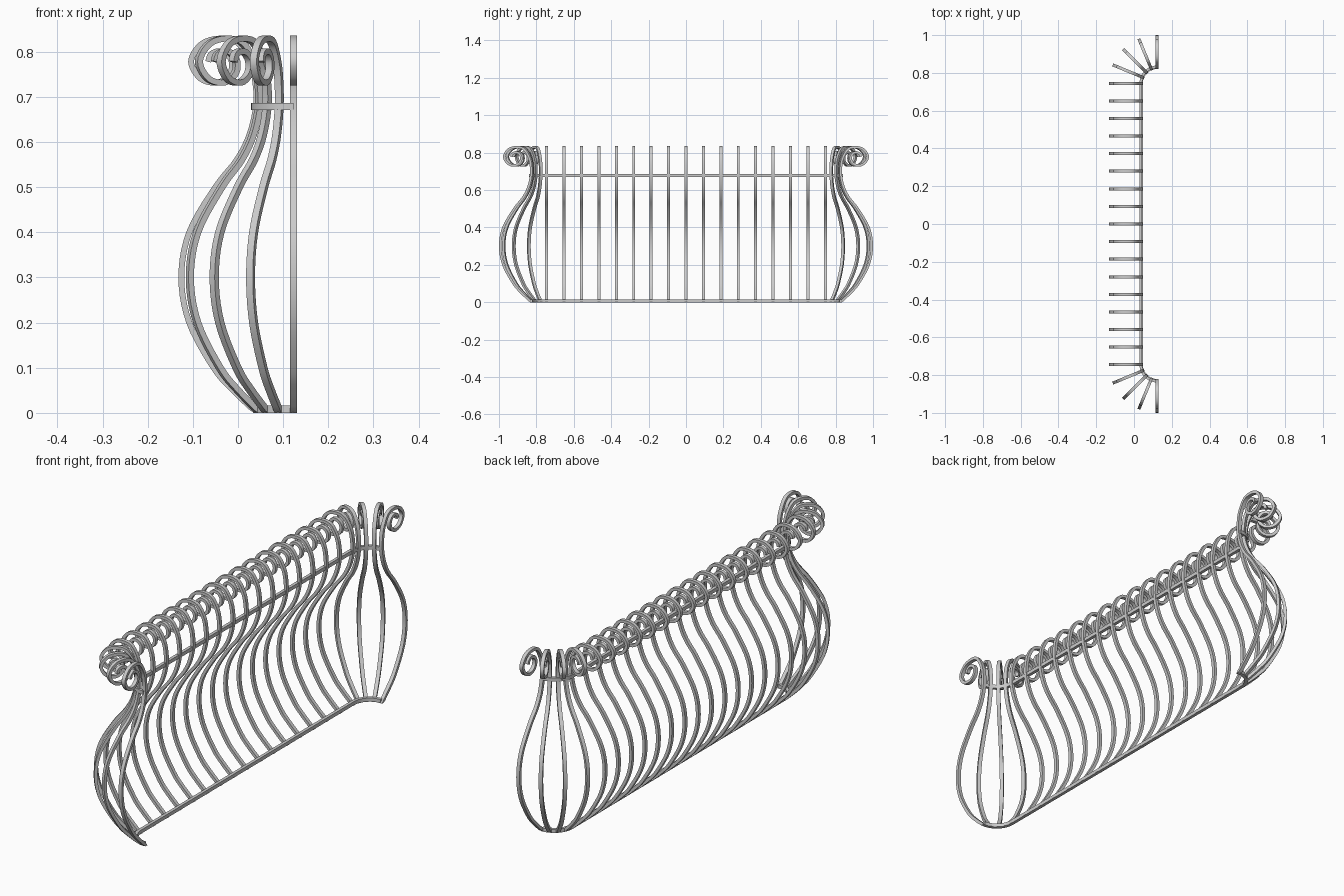
import bpy, bmesh
from math import cos, sin, radians, pi
from mathutils import Vector

if "Cube" in bpy.data.objects:
    bpy.data.objects.remove(bpy.data.objects["Cube"])

CX, CY = 0.123, 0.745      # centre of the rounded corner
W, T = 0.016, 0.013        # bar width and thickness


def spline(pts, steps):
    """Smooth Catmull-Rom curve through 2D points."""
    p = [Vector(q) for q in pts]
    p = [2 * p[0] - p[1]] + p + [2 * p[-1] - p[-2]]
    out = []
    for i in range(1, len(p) - 2):
        a, b, c, d = p[i - 1:i + 3]
        for k in range(steps):
            t = k / steps
            out.append(0.5 * (2 * b + (c - a) * t + (2 * a - 5 * b + 4 * c - d) * t * t
                              + (3 * b - a - 3 * c + d) * t ** 3))
    out.append(p[-2])
    return out


def ribbon(name, path, thick, width, to3d, first_normal=None):
    """Sweep a rectangle along a planar path; to3d maps (u, v, w) to space."""
    bm = bmesh.new()
    rings = []
    for i, p in enumerate(path):
        d = (path[min(i + 1, len(path) - 1)] - path[max(i - 1, 0)]).normalized()
        n = Vector((d.y, -d.x))
        if i == 0 and first_normal:
            n = Vector(first_normal)
        ring = []
        for s, w in ((-1, -1), (1, -1), (1, 1), (-1, 1)):
            q = p + n * (s * thick / 2)
            ring.append(bm.verts.new(to3d(q.x, q.y, w * width / 2)))
        rings.append(ring)
    for a, b in zip(rings, rings[1:]):
        for j in range(4):
            k = (j + 1) % 4
            bm.faces.new((a[j], a[k], b[k], b[j]))
    bm.faces.new(rings[0])
    bm.faces.new(rings[-1])
    bmesh.ops.recalc_face_normals(bm, faces=bm.faces)
    me = bpy.data.meshes.new(name)
    bm.to_mesh(me)
    bm.free()
    return me


def place(name, me, loc=(0, 0, 0), rot=0.0):
    ob = bpy.data.objects.new(name, me)
    ob.location = loc
    ob.rotation_euler.z = rot
    bpy.context.collection.objects.link(ob)
    return ob


# Bar profile: bellied lower part, narrow neck, scroll on top
profile = [(0.081, 0), (0.134, 0.05), (0.177, 0.1), (0.231, 0.2), (0.2485, 0.3),
           (0.231, 0.4), (0.173, 0.5), (0.126, 0.56), (0.098, 0.615),
           (0.083, 0.68), (0.085, 0.735)]
radii = [0.072, 0.061, 0.051, 0.053, 0.059, 0.053, 0.046, 0.038, 0.031,
         0.026, 0.023, 0.022, 0.021]
for i, r in enumerate(radii):
    a = radians(180 - 45 * i)
    profile.append((0.168 + r * cos(a), 0.778 + r * sin(a)))
bar = ribbon("bar", spline(profile, 5), T, W, lambda u, v, w: (u, w, v), (1, 0))

# Straight row of bars
objs = []
for i in range(17):
    objs.append(place("front_bar", bar, (CX, -CY + 2 * CY * i / 16, 0), pi))

# Fanned bars round both ends
for side in (1, -1):
    for k in range(1, 5):
        objs.append(place("corner_bar", bar, (CX, side * CY, 0), pi - side * k * pi / 8))

# Bottom and neck rails following the bars
for name, z, R in (("bottom_rail", 0.008, 0.083), ("neck_rail", 0.679, 0.087)):
    arc = [(CX - R * cos(a), CY + R * sin(a)) for a in (pi / 2 * k / 12 for k in range(13))]
    plan = [Vector((x, -y)) for x, y in reversed(arc)] + [Vector(p) for p in arc]
    objs.append(place(name, ribbon(name, plan, 0.014, 0.016,
                                   lambda u, v, w, z=z: (u, v, z + w))))

# Smooth shading with crisp edges
bpy.ops.object.select_all(action='DESELECT')
for ob in (objs[0], objs[-1], objs[-2]):
    ob.select_set(True)
bpy.context.view_layer.objects.active = objs[0]
bpy.ops.object.shade_smooth_by_angle()
